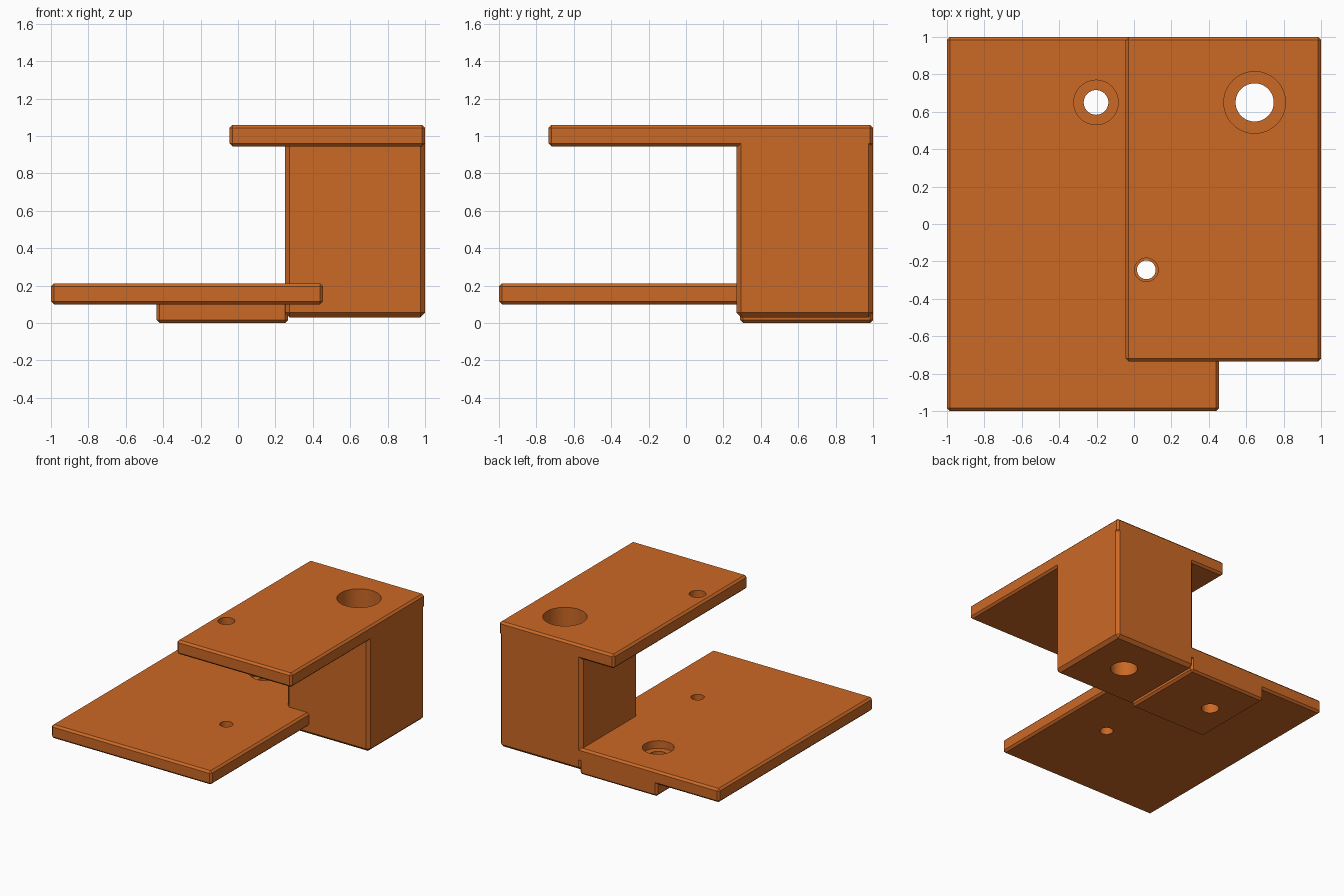
import bpy, bmesh
from mathutils import Vector

if "Cube" in bpy.data.objects:
    bpy.data.objects.remove(bpy.data.objects["Cube"])

orange = bpy.data.materials.new("burnt_orange")
orange.diffuse_color = (0.60, 0.14, 0.0185, 1)
orange.use_nodes = True
orange.node_tree.nodes["Principled BSDF"].inputs["Base Color"].default_value = orange.diffuse_color


def finish(name, bm):
    mesh = bpy.data.meshes.new(name)
    bm.to_mesh(mesh)
    bm.free()
    mesh.materials.append(orange)
    obj = bpy.data.objects.new(name, mesh)
    bpy.context.collection.objects.link(obj)
    return obj


def chamfered_box(name, lo, hi, chamfer):
    """Box between two corners with every edge chamfered."""
    lo, hi = Vector(lo), Vector(hi)
    bm = bmesh.new()
    bmesh.ops.create_cube(bm, size=1)
    for v in bm.verts:
        v.co = (lo + hi) / 2 + v.co * (hi - lo)
    bmesh.ops.bevel(bm, geom=bm.edges[:], offset=chamfer, segments=1,
                    affect='EDGES')
    return finish(name, bm)


def cylinder(name, x, y, radius, z0, z1, sides=48):
    bm = bmesh.new()
    bmesh.ops.create_cone(bm, cap_ends=True, segments=sides, radius1=radius,
                          radius2=radius, depth=z1 - z0)
    bmesh.ops.translate(bm, verts=bm.verts, vec=(x, y, (z0 + z1) / 2))
    return finish(name, bm)


def combine(target, tool, operation):
    """Apply a boolean and discard the tool object."""
    tool.hide_render = True
    mod = target.modifiers.new("combine", 'BOOLEAN')
    mod.operation, mod.object, mod.solver = operation, tool, 'EXACT'
    bpy.context.view_layer.objects.active = target
    bpy.ops.object.modifier_apply(modifier=mod.name)
    bpy.data.objects.remove(tool)


# Solid body: spacer block joined to two offset plates and a foot pad
bracket = chamfered_box("offset_bracket", (0.25, 0.27, 0.03), (1, 1, 1.0), 0.025)
for part in (
    chamfered_box("upper_plate", (-0.045, -0.735, 0.945), (1, 1, 1.06), 0.016),
    chamfered_box("lower_plate", (-1, -1, 0.1), (0.455, 1, 0.212), 0.016),
    chamfered_box("foot_pad", (-0.435, 0.29, 0), (0.268, 1, 0.15), 0.016),
):
    combine(bracket, part, 'UNION')

# Holes: x, y, radius, bottom, top
holes = (
    (0.645, 0.65, 0.102, -0.1, 1.2),      # block bolt hole
    (0.645, 0.65, 0.165, 0.25, 1.2),      # block counterbore
    (-0.203, 0.65, 0.066, -0.1, 0.5),     # pad bolt hole
    (-0.203, 0.65, 0.119, 0.15, 0.5),     # pad counterbore
    (0.066, -0.245, 0.05, -0.1, 0.5),     # lower plate pin hole
    (0.066, -0.245, 0.063, 0.8, 1.2),     # upper plate pin hole
)
for hole in holes:
    combine(bracket, cylinder("hole_cutter", *hole), 'DIFFERENCE')

# Smooth the hole walls and keep chamfers crisp
bpy.ops.object.select_all(action='DESELECT')
bracket.select_set(True)
bpy.context.view_layer.objects.active = bracket
bpy.ops.object.shade_smooth_by_angle(angle=0.35)
